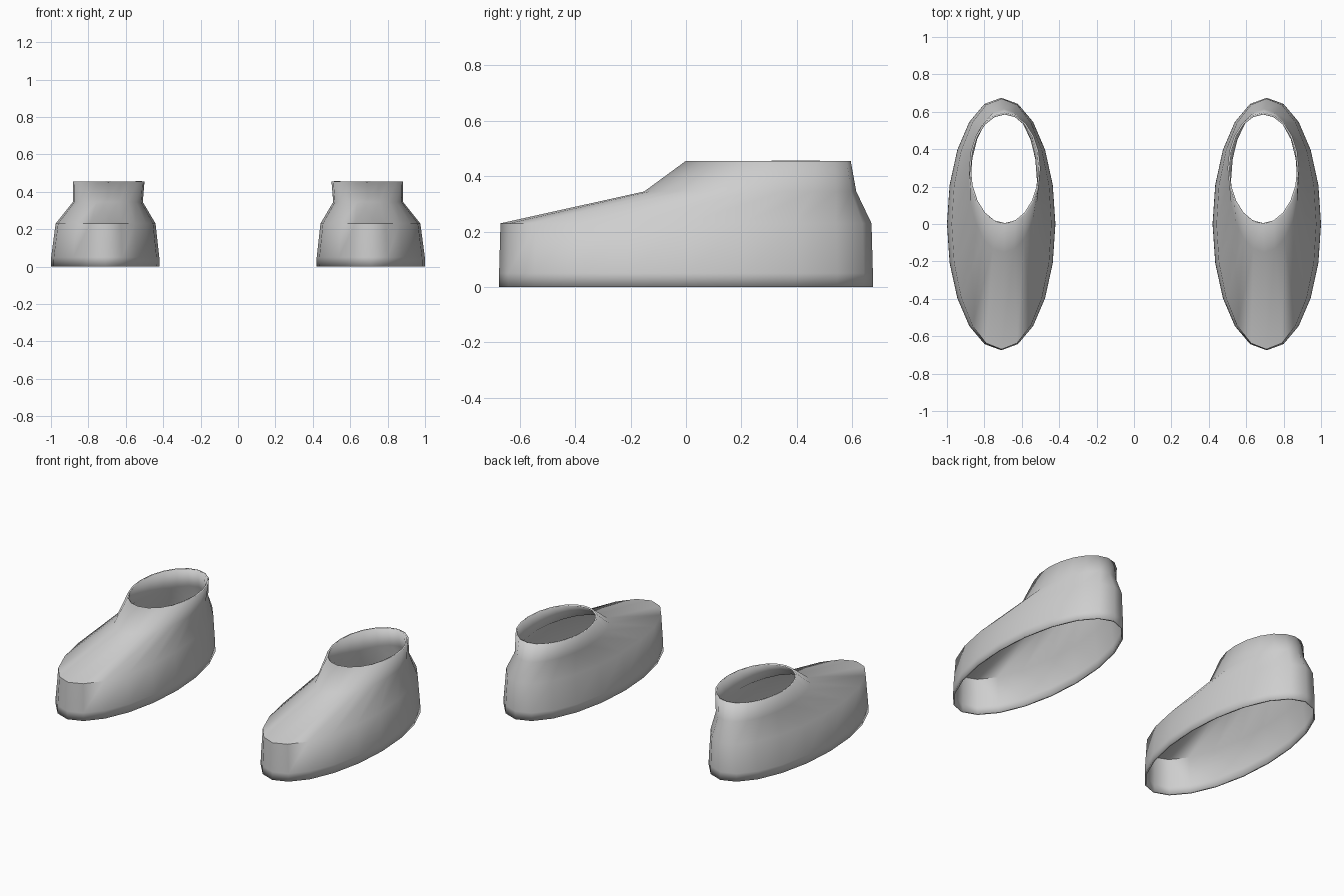
import bpy, bmesh, math

if "Cube" in bpy.data.objects:
    bpy.data.objects.remove(bpy.data.objects["Cube"])

SIDES = 20

grey = bpy.data.materials.new("light_grey")
grey.diffuse_color = (0.62, 0.62, 0.62, 1)
grey.use_nodes = True
grey.node_tree.nodes["Principled BSDF"].inputs["Base Color"].default_value = grey.diffuse_color

# Elliptical sections from sole edge to ankle opening:
# (centre x, centre y, height, half width, half length)
RINGS = [
    (0.710, 0.000, 0.000, 0.290, 0.675),
    (0.710, 0.000, 0.050, 0.289, 0.675),
    (0.708, 0.000, 0.230, 0.267, 0.670),
    (0.696, 0.232, 0.345, 0.187, 0.383),
    (0.691, 0.297, 0.455, 0.191, 0.298),
]


def make_shoe(name, side):
    """Loft the rings into an open shell; side is +1 or -1 in x."""
    bm = bmesh.new()
    loops = []
    for cx, cy, z, rx, ry in RINGS:
        loop = []
        for i in range(SIDES):
            a = 2 * math.pi * i / SIDES
            loop.append(bm.verts.new((side * (cx + rx * math.sin(a)),
                                      cy - ry * math.cos(a), z)))
        loops.append(loop)
    for low, high in zip(loops, loops[1:]):
        for i in range(SIDES):
            j = (i + 1) % SIDES
            quad = (low[i], low[j], high[j], high[i])
            bm.faces.new(quad if side > 0 else quad[::-1])
    mesh = bpy.data.meshes.new(name)
    bm.to_mesh(mesh)
    bm.free()
    mesh.materials.append(grey)
    ob = bpy.data.objects.new(name, mesh)
    bpy.context.collection.objects.link(ob)

    # Smooth shell
    bpy.ops.object.select_all(action='DESELECT')
    ob.select_set(True)
    bpy.context.view_layer.objects.active = ob
    bpy.ops.object.shade_smooth_by_angle(angle=math.radians(60))

    # Thin wall, thickened inward
    wall = ob.modifiers.new("wall_thickness", 'SOLIDIFY')
    wall.thickness = 0.01
    wall.offset = -1
    return ob


# The pair of shoes
make_shoe("right_shoe", 1)
make_shoe("left_shoe", -1)
